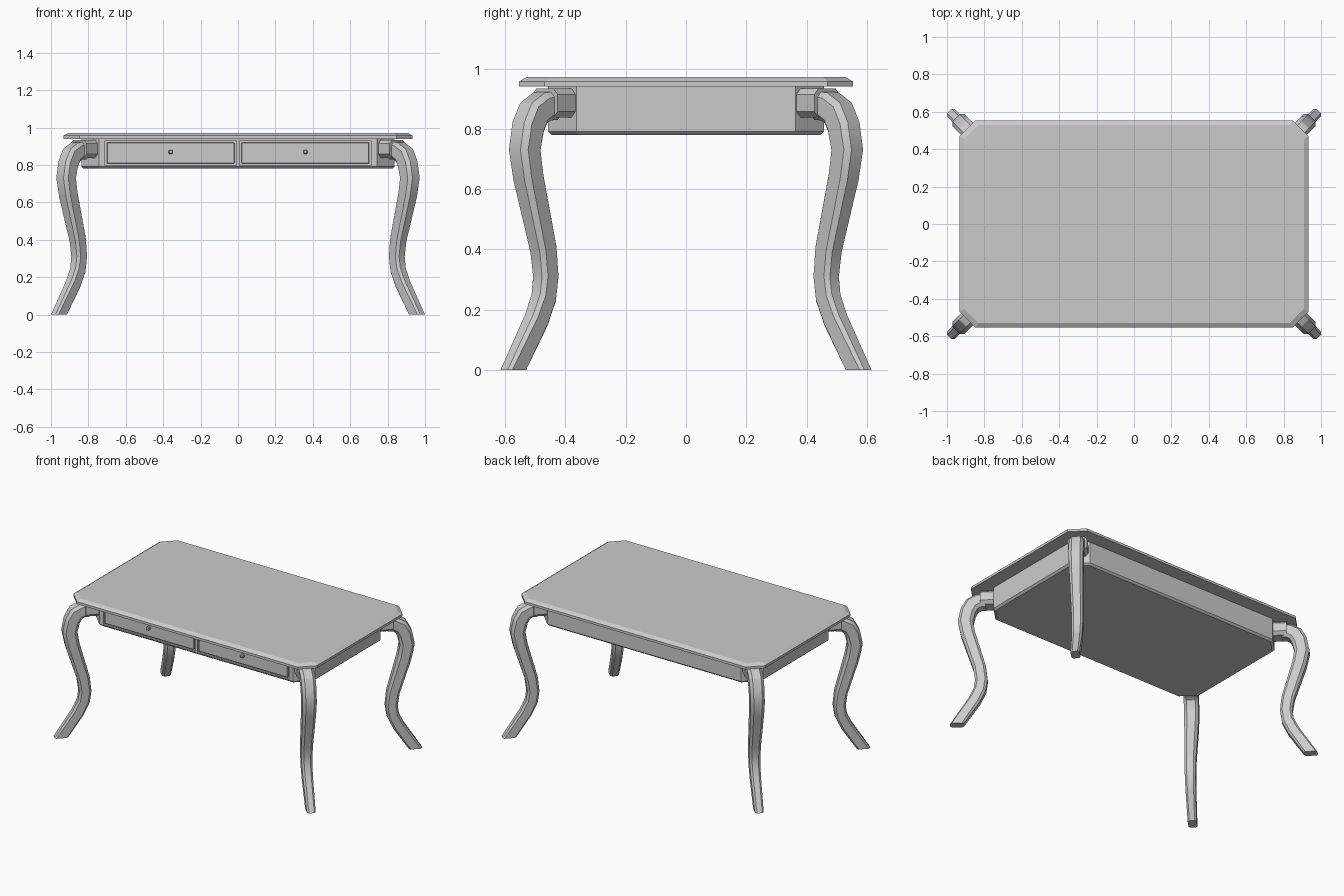
import bpy, bmesh, math
from mathutils import Vector

if "Cube" in bpy.data.objects:
    bpy.data.objects.remove(bpy.data.objects["Cube"])

R2 = math.sqrt(2)
DIAG_X = 0.384   # legs run along the 45 degree line x = DIAG_X + y


def octagon(w, h, c):
    """Rectangle w x h with corners cut by c, centred on the origin."""
    a, b = w / 2, h / 2
    return [(a, -b + c), (a, b - c), (a - c, b), (-a + c, b),
            (-a, b - c), (-a, -b + c), (-a + c, -b), (a - c, -b)]


def loft(name, rings):
    """Closed skin over a list of equal rings of points."""
    bm = bmesh.new()
    vs = [[bm.verts.new(p) for p in ring] for ring in rings]
    n = len(vs[0])
    for lo, hi in zip(vs, vs[1:]):
        for i in range(n):
            bm.faces.new((lo[i], lo[(i + 1) % n], hi[(i + 1) % n], hi[i]))
    bm.faces.new(vs[0])
    bm.faces.new(vs[-1])
    bmesh.ops.recalc_face_normals(bm, faces=bm.faces)
    me = bpy.data.meshes.new(name)
    bm.to_mesh(me)
    bm.free()
    ob = bpy.data.objects.new(name, me)
    bpy.context.collection.objects.link(ob)
    return ob


def slab(name, levels):
    """Stack of corner-cut rectangles: (width, depth, cut, z)."""
    return loft(name, [[(x, y, z) for x, y in octagon(w, d, c)] for w, d, c, z in levels])


def box(name, centre, size, bevel=0.0):
    bpy.ops.mesh.primitive_cube_add(size=1, location=centre)
    ob = bpy.context.object
    ob.name = name
    ob.scale = size
    bpy.ops.object.transform_apply(location=False, rotation=False, scale=True)
    if bevel:
        m = ob.modifiers.new("bevel", "BEVEL")
        m.width, m.segments = bevel, 1
    return ob


def mirror_all(ob):
    m = ob.modifiers.new("mirror", "MIRROR")
    m.use_axis = (True, True, False)


def diag(r, side, z):
    """Point at distance r along the leg diagonal, offset sideways."""
    return (DIAG_X + (r - side) / R2, (r + side) / R2, z)


# Table top with bevelled upper edge
slab("table_top", [(1.866, 1.108, 0.085, 0.94), (1.866, 1.108, 0.085, 0.957),
                   (1.816, 1.058, 0.075, 0.972)])

# Apron box under the top
apron = slab("apron", [(1.65, 0.89, 0.088, 0.78), (1.676, 0.916, 0.095, 0.792),
                       (1.676, 0.916, 0.095, 0.945)])

# Drawers set in shallow pockets, each with a square knob
for s, label in ((-1, "left"), (1, "right")):
    x = s * 0.36
    cutter = box(label + "_pocket_cutter", (x, -0.46, 0.864), (0.702, 0.03, 0.132))
    cutter.hide_render = True
    cutter.hide_set(True)
    cutter.display_type = 'WIRE'
    b = apron.modifiers.new("pocket", "BOOLEAN")
    b.operation, b.object, b.solver = 'DIFFERENCE', cutter, 'EXACT'
    box(label + "_drawer_front", (x, -0.449, 0.864), (0.682, 0.018, 0.112), 0.003)
    box(label + "_drawer_knob", (x, -0.466, 0.87), (0.022, 0.025, 0.022), 0.004)

# Collars joining legs to the apron
collar = loft("leg_collar", [[diag(t * R2, u, 0.886 + v) for u, v in octagon(0.12, 0.096, 0.02)]
                             for t in (0.395, 0.468)])
mirror_all(collar)

# Curved legs: (y, z, width, depth) along the centre line
path = [(0.445, 0.878, 0.092, 0.096), (0.478, 0.874, 0.092, 0.096),
            (0.506, 0.852, 0.092, 0.098), (0.524, 0.805, 0.092, 0.097),
            (0.535, 0.73, 0.09, 0.094), (0.523, 0.64, 0.087, 0.090),
            (0.473, 0.40, 0.074, 0.080), (0.465, 0.31, 0.070, 0.077),
            (0.472, 0.24, 0.067, 0.077), (0.497, 0.165, 0.064, 0.076),
            (0.573, 0.0, 0.056, 0.087)]
pts = [Vector((y * R2, z)) for y, z, _, _ in path]
rings = []
for i, (y, z, w, d) in enumerate(path):
    if i == len(path) - 1:
        normal = Vector((1, 0))          # foot is cut level with the floor
    elif i == 0:
        normal = Vector((0, 1))
    else:
        t = (pts[i] - pts[i - 1]).normalized() + (pts[i + 1] - pts[i]).normalized()
        t.normalize()
        normal = Vector((-t.y, t.x))
    rings.append([diag(pts[i].x + normal.x * v, u, z + normal.y * v)
                  for u, v in octagon(w, d, 0.2 * w)])
leg = loft("cabriole_leg", rings)
mirror_all(leg)
bpy.ops.object.select_all(action='DESELECT')
leg.select_set(True)
bpy.context.view_layer.objects.active = leg
bpy.ops.object.shade_smooth_by_angle(angle=math.radians(30))
